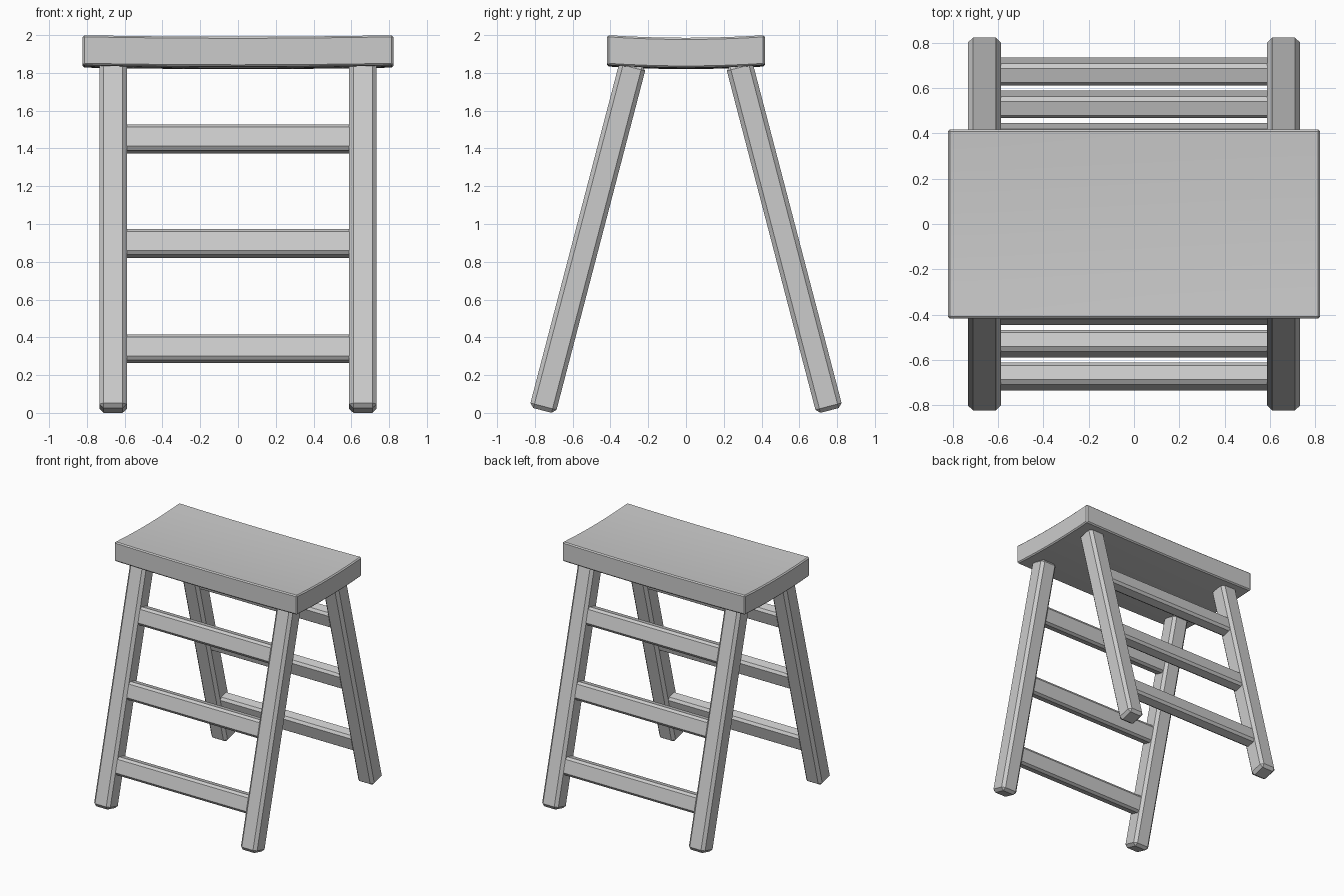
import bpy
import bmesh
from math import atan2
from mathutils import Matrix, Vector

cube = bpy.data.objects.get("Cube")
if cube:
    bpy.data.objects.remove(cube, do_unlink=True)

grey = bpy.data.materials.new("plain grey")
grey.use_nodes = True
grey.diffuse_color = (0.6, 0.6, 0.6, 1)
grey.node_tree.nodes["Principled BSDF"].inputs["Base Color"].default_value = grey.diffuse_color


def bevelled_box(name, size, bevel, matrix, cuts=0, shape=None):
    """Box with chamfered edges, optionally subdivided and reshaped."""
    bm = bmesh.new()
    bmesh.ops.create_cube(bm, size=1)
    bmesh.ops.scale(bm, vec=size, verts=bm.verts)
    bmesh.ops.bevel(bm, geom=bm.edges[:], offset=bevel, offset_type='OFFSET',
                    segments=1, profile=0.5, affect='EDGES')
    if cuts:
        # slice evenly across both horizontal directions
        for axis in (0, 1):
            normal = Vector((axis == 0, axis == 1, 0))
            for i in range(1, cuts):
                point = normal * size[axis] * (i / cuts - 0.5)
                bmesh.ops.bisect_plane(bm, geom=bm.verts[:] + bm.edges[:] + bm.faces[:],
                                       plane_co=point, plane_no=normal)
    if shape:
        for v in bm.verts:
            shape(v.co)
    bmesh.ops.recalc_face_normals(bm, faces=bm.faces)
    mesh = bpy.data.meshes.new(name)
    bm.to_mesh(mesh)
    bm.free()
    mesh.materials.append(grey)
    obj = bpy.data.objects.new(name, mesh)
    obj.matrix_world = matrix
    bpy.context.collection.objects.link(obj)
    return obj


# Seat, gently dished in both directions
SEAT = Vector((1.645, 0.835, 0.158))
SEAT_TOP = 2.0


def dish(co):
    u, v = 2 * co.x / SEAT.x, 2 * co.y / SEAT.y
    co.z -= 0.014 * (1 - v * v) + 0.008 * (1 - u * u)


seat = bevelled_box("seat", SEAT, 0.009,
                    Matrix.Translation((0, 0, SEAT_TOP - SEAT.z / 2)), 8, dish)
bpy.ops.object.select_all(action='DESELECT')
seat.select_set(True)
bpy.context.view_layer.objects.active = seat
bpy.ops.object.shade_smooth_by_angle(angle=0.4)

# Splayed legs and the rungs between them, mirrored front to back
LEG_X = 0.661
FOOT_Y, FOOT_Z = 0.76, 0.013
HEAD_Y, HEAD_Z = 0.28, 1.85
for end, s in (("front", -1), ("back", 1)):
    foot = Vector((0, s * FOOT_Y, FOOT_Z))
    head = Vector((0, s * HEAD_Y, HEAD_Z))
    axis = head - foot
    tilt = Matrix.Rotation(atan2(-axis.y, axis.z), 4, 'X')
    for side, x in (("left", LEG_X), ("right", -LEG_X)):
        middle = (foot + head) / 2 + Vector((x, 0, 0))
        bevelled_box(f"{end}_{side}_leg", (0.145, 0.143, axis.length), 0.022,
                     Matrix.Translation(middle) @ tilt)
    for level, z in (("lower", 0.34), ("middle", 0.897), ("upper", 1.45)):
        centre = foot + axis * ((z - FOOT_Z) / axis.z)
        bevelled_box(f"{end}_{level}_rung", (1.25, 0.1, 0.14), 0.018,
                     Matrix.Translation(centre) @ tilt)
